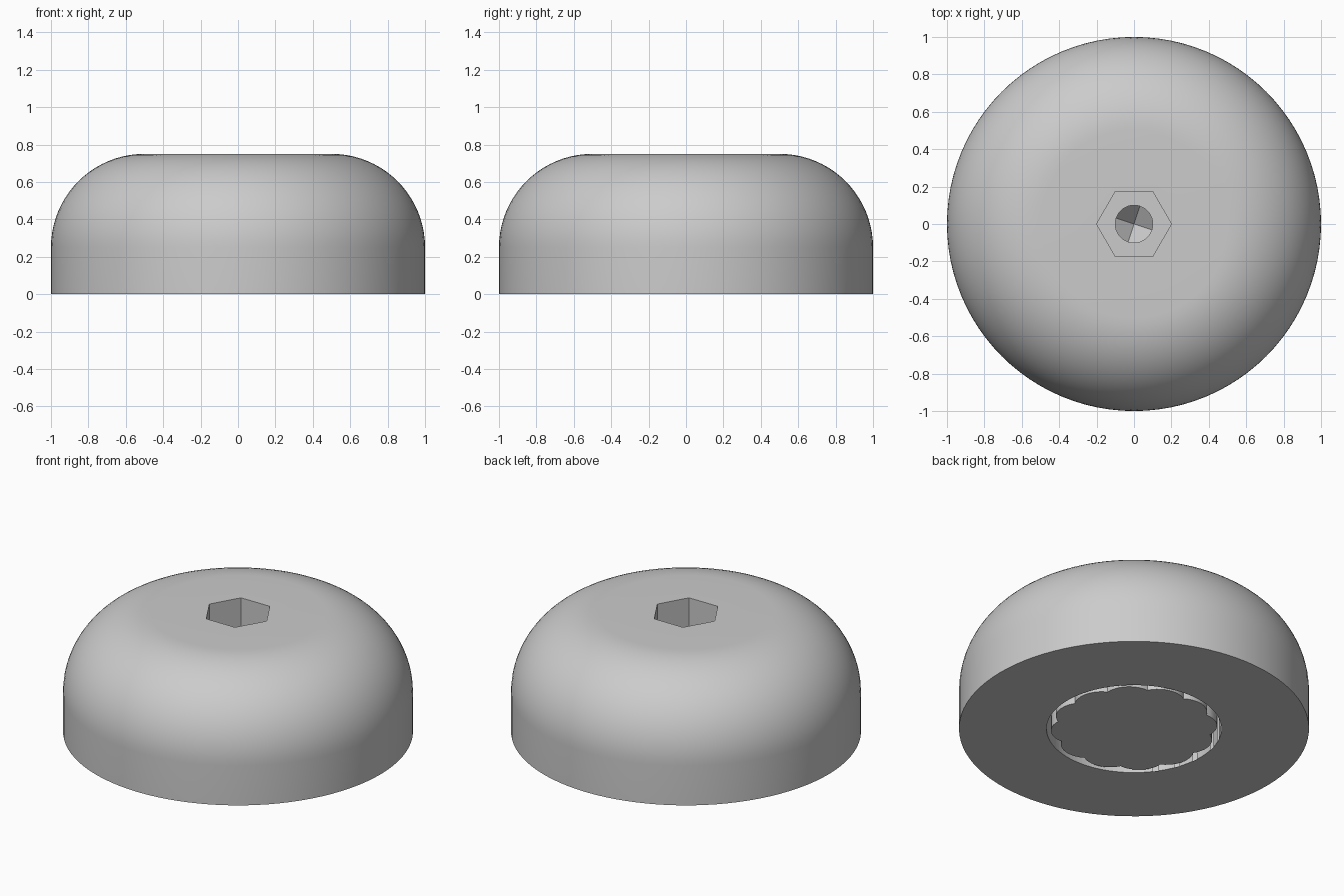
import bpy, bmesh
from math import sin, cos, pi, radians
from mathutils import Matrix

cube = bpy.data.objects.get("Cube")
if cube:
    bpy.data.objects.remove(cube, do_unlink=True)

metal = bpy.data.materials.new("grey metal")
metal.use_nodes = True
GREY = (0.6, 0.6, 0.6, 1)
metal.diffuse_color = GREY
metal.node_tree.nodes["Principled BSDF"].inputs["Base Color"].default_value = GREY


def add_object(name, bm):
    bmesh.ops.recalc_face_normals(bm, faces=bm.faces)
    mesh = bpy.data.meshes.new(name)
    bm.to_mesh(mesh)
    bm.free()
    mesh.materials.append(metal)
    obj = bpy.data.objects.new(name, mesh)
    bpy.context.collection.objects.link(obj)
    return obj


def lathe(name, profile, steps=96):
    bm = bmesh.new()
    verts = [bm.verts.new((r, 0, z)) for r, z in profile]
    edges = [bm.edges.new(pair) for pair in zip(verts, verts[1:])]
    bmesh.ops.spin(bm, geom=verts + edges, cent=(0, 0, 0), axis=(0, 0, 1),
                   angle=2 * pi, steps=steps)
    bmesh.ops.remove_doubles(bm, verts=bm.verts, dist=0.0001)
    return add_object(name, bm)


def prism(name, outline, bottom, top):
    bm = bmesh.new()
    face = bm.faces.new([bm.verts.new((x, y, bottom)) for x, y in outline])
    side = bmesh.ops.extrude_face_region(bm, geom=[face])["geom"]
    bmesh.ops.translate(bm, vec=(0, 0, top - bottom),
                        verts=[v for v in side if isinstance(v, bmesh.types.BMVert)])
    return add_object(name, bm)


def circle(radius, sides):
    return [(radius * cos(2 * pi * i / sides), radius * sin(2 * pi * i / sides))
            for i in range(sides)]


def activate(obj):
    bpy.ops.object.select_all(action="DESELECT")
    obj.select_set(True)
    bpy.context.view_layer.objects.active = obj


def cut(obj, cutter):
    cutter.hide_render = True
    mod = obj.modifiers.new("cut", "BOOLEAN")
    mod.operation = "DIFFERENCE"
    mod.solver = "EXACT"
    mod.object = cutter
    activate(obj)
    bpy.ops.object.modifier_apply(modifier=mod.name)
    bpy.data.objects.remove(cutter, do_unlink=True)


# Domed body: straight skirt, quarter-round shoulder and flat top
shoulder = [(0.5 + 0.5 * cos(pi / 2 * i / 20), 0.25 + 0.5 * sin(pi / 2 * i / 20))
            for i in range(21)]
body = lathe("domed_body", [(0, 0), (1, 0)] + shoulder + [(0, 0.75)])

# Round recess below, hex socket above, and the bore that joins them
FLOOR, SOCKET = 0.3, 0.45
cut(body, prism("recess_cutter", circle(0.5, 96), -0.1, FLOOR))
cut(body, prism("socket_cutter", circle(0.2, 6), SOCKET, 0.9))
cut(body, prism("bore_cutter", circle(0.1, 48), FLOOR - 0.1, SOCKET + 0.1))

# Scalloped insert that fills the recess
LOBES, STEPS = 12, 10
outline = []
for i in range(LOBES * STEPS):
    phase = (i % STEPS) / STEPS
    radius = 0.44 + 0.036 * sin(pi * phase) ** 0.8
    angle = radians(30) + 2 * pi * i / (LOBES * STEPS)
    outline.append((radius * cos(angle), radius * sin(angle)))
insert = prism("scalloped_insert", outline, 0.004, FLOOR)

# Four-sided pit at the bottom of the bore
bm = bmesh.new()
bmesh.ops.create_cone(bm, cap_ends=True, segments=4, radius1=0, radius2=0.3,
                      depth=0.24,
                      matrix=Matrix.Translation((0, 0, FLOOR)) @ Matrix.Rotation(radians(72), 4, "Z"))
bmesh.ops.remove_doubles(bm, verts=bm.verts, dist=0.0001)
cut(insert, add_object("pit_cutter", bm))

for obj in (body, insert):
    activate(obj)
    bpy.ops.object.shade_smooth_by_angle(angle=radians(30))
